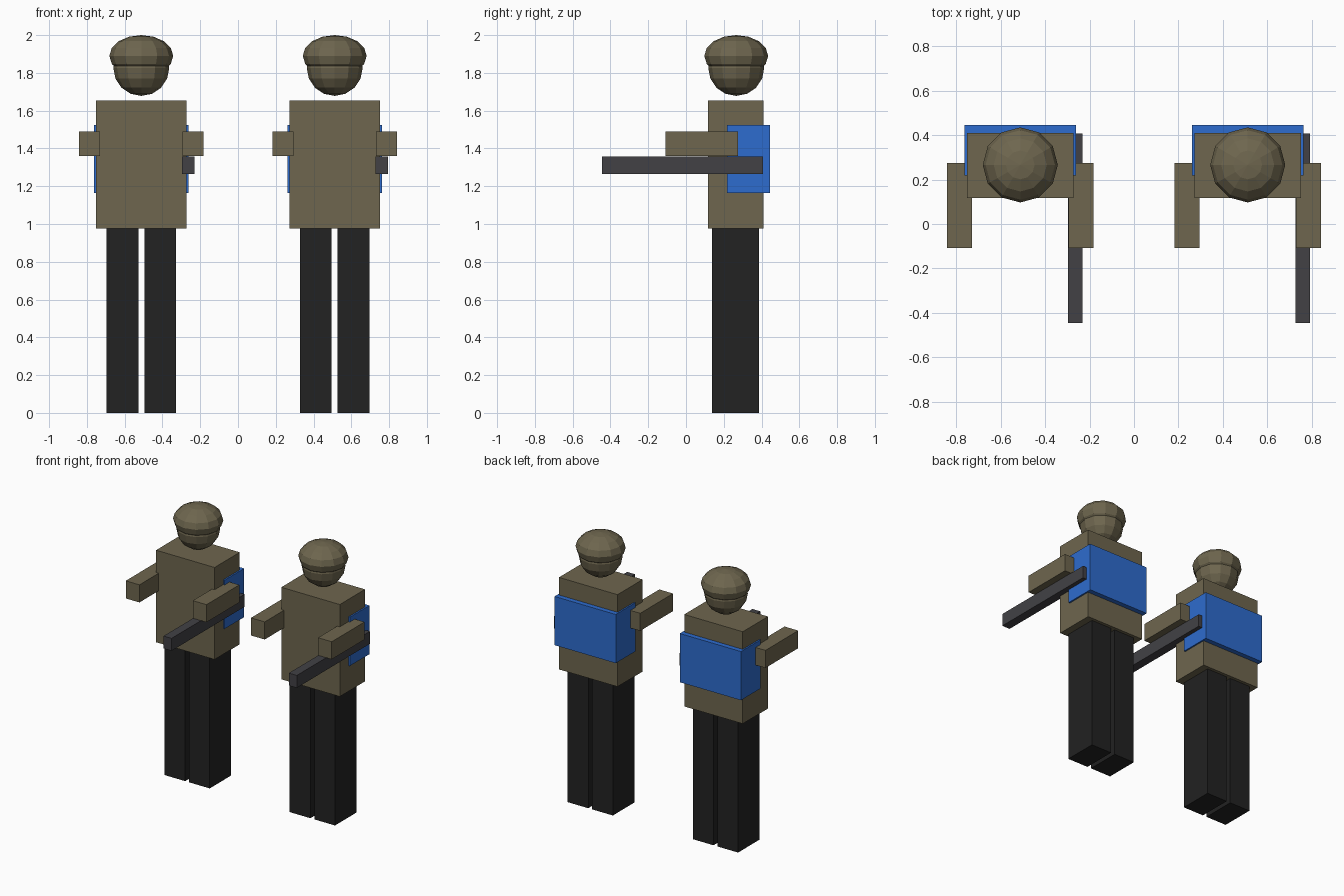
import bpy
import bmesh
from mathutils import Matrix, Vector

cube = bpy.data.objects.get("Cube")
if cube:
    bpy.data.objects.remove(cube, do_unlink=True)


def material(name, r, g, b):
    mat = bpy.data.materials.new(name)
    mat.use_nodes = True
    mat.diffuse_color = (r, g, b, 1)
    bsdf = next(n for n in mat.node_tree.nodes if n.type == "BSDF_PRINCIPLED")
    bsdf.inputs["Base Color"].default_value = (r, g, b, 1)
    return mat


khaki = material("khaki", 0.156, 0.133, 0.077)
black = material("black_cloth", 0.016, 0.016, 0.016)
blue = material("blue", 0.027, 0.15, 0.62)
gunmetal = material("gunmetal", 0.054, 0.053, 0.06)


def finish(name, bm, mat):
    mesh = bpy.data.meshes.new(name)
    bm.to_mesh(mesh)
    bm.free()
    mesh.materials.append(mat)
    obj = bpy.data.objects.new(name, mesh)
    bpy.context.collection.objects.link(obj)


def box(name, mat, cx, x, y, z):
    """Box from (low, high) ranges; x is relative to the figure's centre."""
    size = [abs(b - a) for a, b in (x, y, z)]
    centre = Vector([(a + b) / 2 for a, b in (x, y, z)]) + Vector((cx, 0, 0))
    bm = bmesh.new()
    bmesh.ops.create_cube(bm, size=1, matrix=Matrix.Translation(centre) @ Matrix.Diagonal((*size, 1)))
    finish(name, bm, mat)


def ball(name, mat, centre, radius, height):
    """Faceted ellipsoid."""
    bm = bmesh.new()
    bmesh.ops.create_uvsphere(
        bm, u_segments=12, v_segments=8, radius=1,
        matrix=Matrix.Translation(centre) @ Matrix.Diagonal((radius, radius, height, 1)))
    finish(name, bm, mat)


def figure(prefix, cx):
    # Body
    box(prefix + "_torso", khaki, cx, (-0.239, 0.239), (0.116, 0.41), (0.975, 1.655))
    # Limbs
    for side, s in (("left", 1), ("right", -1)):
        box(f"{prefix}_{side}_leg", black, cx, (0.016 * s, 0.185 * s), (0.137, 0.387), (0, 0.975))
        box(f"{prefix}_{side}_arm", khaki, cx, (0.218 * s, 0.33 * s), (-0.108, 0.275), (1.36, 1.49))
    # Head and helmet
    ball(prefix + "_head", khaki, (cx, 0.266, 1.826), 0.148, 0.148)
    ball(prefix + "_helmet", khaki, (cx, 0.266, 1.89), 0.169, 0.11)
    # Equipment
    box(prefix + "_backpack", blue, cx, (-0.25, 0.25), (0.218, 0.446), (1.165, 1.525))
    box(prefix + "_rifle", gunmetal, cx, (0.216, 0.281), (-0.446, 0.407), (1.265, 1.357))


figure("right_soldier", -0.512)
figure("left_soldier", 0.512)
